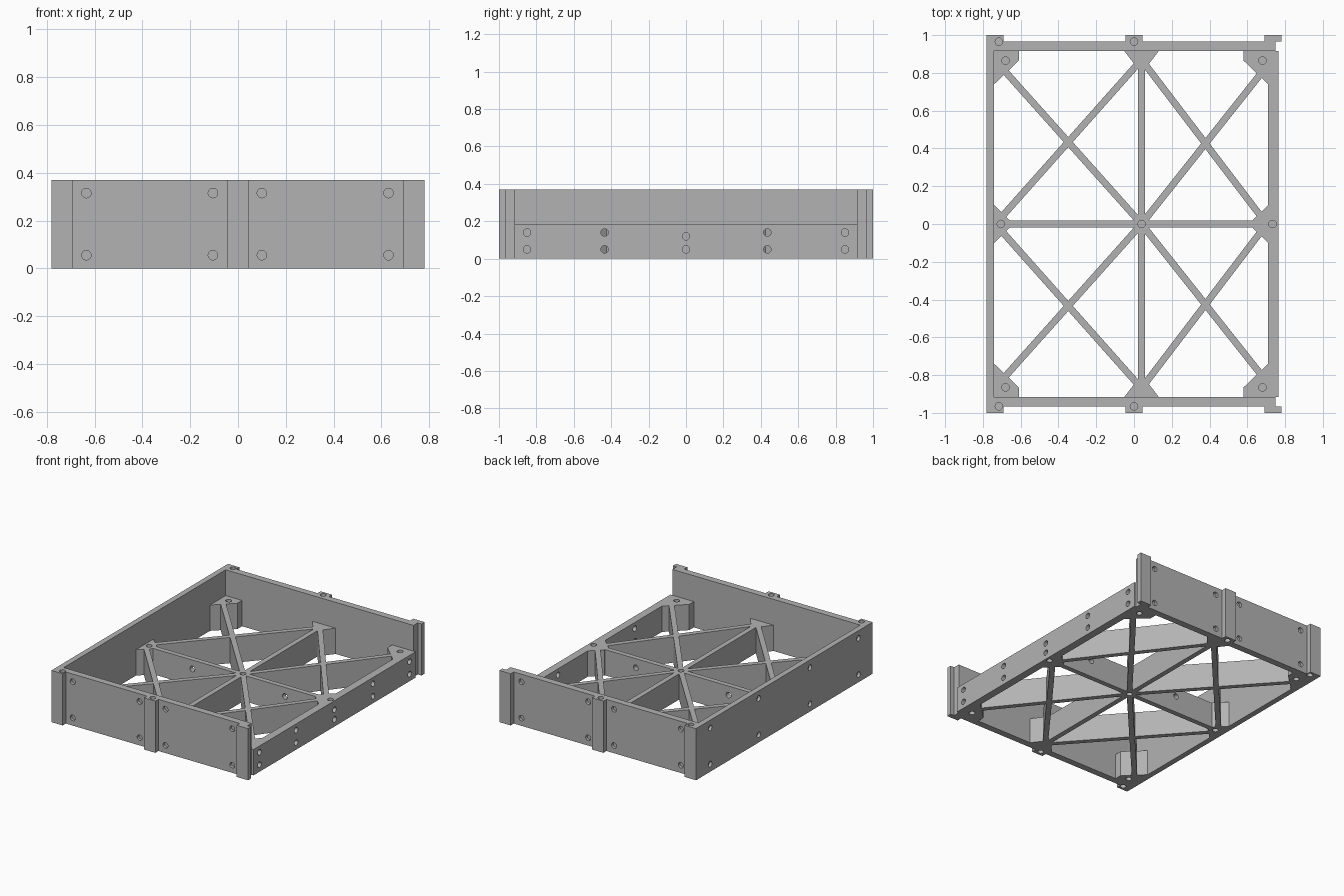
import bpy, bmesh, math
from mathutils import Matrix, Vector

if "Cube" in bpy.data.objects:
    bpy.data.objects.remove(bpy.data.objects["Cube"])

H, LOW = 0.37, 0.185          # tall wall and lattice heights
R = 0.02                      # hole radius
CX = 0.04                     # x of the lattice centre

grey = bpy.data.materials.new("grey")
grey.diffuse_color = (0.45, 0.45, 0.45, 1)
grey.use_nodes = True
grey.node_tree.nodes["Principled BSDF"].inputs["Base Color"].default_value = grey.diffuse_color


def prism(name, pts, z1):
    """Extrude a flat outline from the ground up to z1."""
    bm = bmesh.new()
    face = bm.faces.new([bm.verts.new((x, y, 0)) for x, y in pts])
    ext = bmesh.ops.extrude_face_region(bm, geom=[face])
    bmesh.ops.translate(bm, vec=(0, 0, z1),
                        verts=[v for v in ext["geom"] if isinstance(v, bmesh.types.BMVert)])
    bmesh.ops.recalc_face_normals(bm, faces=bm.faces)
    return to_object(name, bm)


def to_object(name, bm):
    me = bpy.data.meshes.new(name)
    bm.to_mesh(me)
    bm.free()
    me.materials.append(grey)
    ob = bpy.data.objects.new(name, me)
    bpy.context.collection.objects.link(ob)
    return ob


def box(name, x0, x1, y0, y1, z1):
    return prism(name, [(x0, y0), (x1, y0), (x1, y1), (x0, y1)], z1)


def bar(name, a, b, width=0.036):
    """Upright plate running between two plan points."""
    a, b = Vector(a), Vector(b)
    n = (b - a).normalized().orthogonal() * width / 2
    return prism(name, [a + n, b + n, b - n, a - n], LOW)


def combine(target, other, op):
    """Apply a boolean and remove the helper."""
    mod = target.modifiers.new("bool", "BOOLEAN")
    mod.operation, mod.solver, mod.object = op, "EXACT", other
    dg = bpy.context.evaluated_depsgraph_get()
    me = bpy.data.meshes.new_from_object(target.evaluated_get(dg))
    target.modifiers.clear()
    target.data = me
    bpy.data.objects.remove(other)


def drill(target, centres, axis, depth):
    """Cut round holes, each reaching depth either side of its centre."""
    bm = bmesh.new()
    rot = Vector((0, 0, 1)).rotation_difference(Vector(axis)).to_matrix().to_4x4()
    for c in centres:
        bmesh.ops.create_cone(bm, cap_ends=True, segments=20, radius1=R, radius2=R,
                              depth=2 * depth, matrix=Matrix.Translation(c) @ rot)
    cutter = to_object("hole_cutter", bm)
    cutter.hide_render = True
    combine(target, cutter, "DIFFERENCE")


# Tall left wall with blind screw holes on its outside
left = box("left_wall", -0.78, -0.74, -1, 1, H)
drill(left, [(-0.78, y, z) for y in (-0.84, -0.29, 0.29, 0.84) for z in (0.055, 0.315)],
      (1, 0, 0), 0.02)

# Front and back walls with posts on the outside
for s, side in ((-1, "front"), (1, "back")):
    y0, y1, y2 = 0.917 * s, 0.965 * s, 1.0 * s
    wall = box(side + "_wall", -0.74, 0.75, min(y0, y1), max(y0, y1), H)
    for x0, x1 in ((-0.74, -0.69), (-0.045, 0.045), (0.69, 0.78)):
        # each post overlaps the wall slightly so that the parts merge
        post_end = min(x1, 0.75)
        ya, yb = sorted((y1, y2))
        combine(wall, box("post", x0, x1, ya, yb, H), "UNION")
    drill(wall, [(x, y1, z) for x in (-0.635, -0.105, 0.1, 0.63) for z in (0.055, 0.315)],
          (0, 1, 0), 0.02)
    # dowel holes in the post tops and bottoms
    drill(wall, [(x, y1, z) for x in (-0.715, 0) for z in (0, H)], (0, 0, 1), 0.03)

# Low right wall with through holes
right = box("right_wall", 0.71, 0.766, -0.917, 0.917, LOW)
drill(right, [(0.74, y, z) for y in (-0.85, -0.435, 0.435, 0.85) for z in (0.05, 0.14)]
      + [(0.74, 0, 0.05), (0.74, 0, 0.12)], (1, 0, 0), 0.06)

# Lattice: cross beam and spine, then mirrored diagonals and gussets
lattice = bar("lattice", (-0.74, 0), (0.71, 0))
pieces = [bar("spine", (CX, -0.917), (CX, 0.917))]
for s in (-1, 1):
    for inner, edge in ((-0.71, -0.74), (0.70, 0.71)):
        d = 1 if edge < 0 else -1          # direction towards the middle
        slope = 1.118 if edge < 0 else 1.26
        pieces.append(bar("diagonal", (CX, 0), (inner, abs(inner - CX) * slope * s)))
        pieces.append(bar("diagonal", (edge + 0.015 * d, 0.01 * s), (CX, 0.87 * s)))
        # corner gusset
        pieces.append(prism("corner_gusset", [
            (edge, 0.917 * s), (edge + 0.13 * d, 0.917 * s),
            (edge + 0.13 * d, 0.865 * s), (edge, 0.74 * s)], LOW))
    # gusset at the end of the spine
    pieces.append(prism("spine_gusset", [
        (CX - 0.092, 0.917 * s), (CX + 0.092, 0.917 * s),
        (CX + 0.022, 0.825 * s), (CX - 0.022, 0.825 * s)], LOW))
# gussets at the ends of the cross beam
for edge, d in ((-0.74, 1), (0.71, -1)):
    pieces.append(prism("side_gusset", [
        (edge, -0.1), (edge + 0.08 * d, -0.022), (edge + 0.08 * d, 0.022), (edge, 0.1)], LOW))
for p in pieces:
    combine(lattice, p, "UNION")

# Dowel holes in the lattice joints, above and below
joints = [(x, y) for x in (-0.68, 0.68) for y in (-0.865, 0.865)] + [(-0.705, 0), (CX, 0)]
drill(lattice, [(x, y, z) for x, y in joints for z in (0, LOW)], (0, 0, 1), 0.04)
drill(right, [(0.733, 0, z) for z in (0, LOW)], (0, 0, 1), 0.03)
# holes through the cross beam
drill(lattice, [(x, 0, 0.12) for x in (-0.35, 0.385)], (0, 1, 0), 0.04)

for ob in bpy.data.objects:
    ob.select_set(True)
    bpy.context.view_layer.objects.active = ob
bpy.ops.object.shade_smooth_by_angle(angle=math.radians(30))
